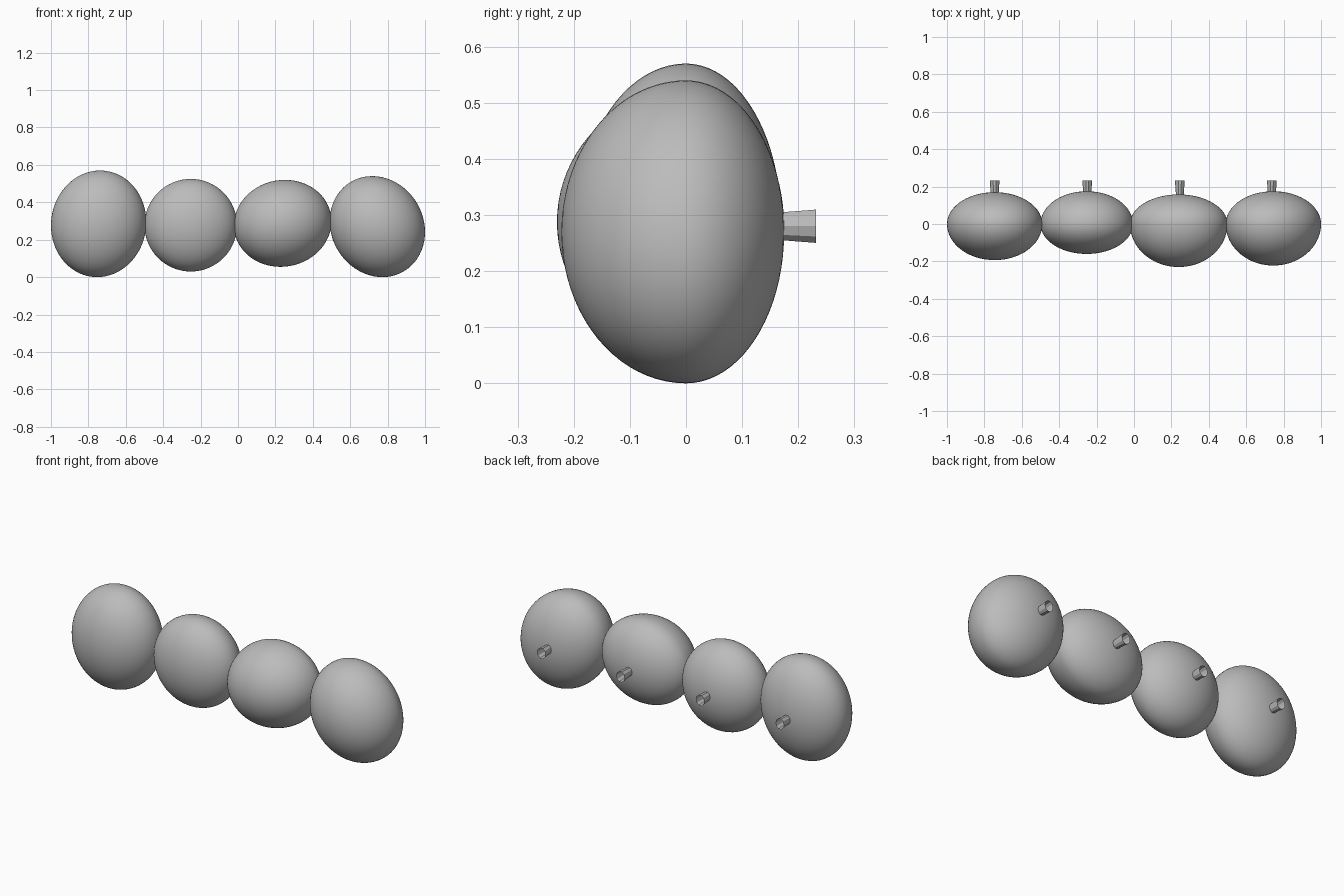
import bpy, bmesh, math

if "Cube" in bpy.data.objects:
    bpy.data.objects.remove(bpy.data.objects["Cube"])

grey = bpy.data.materials.new("plain_grey")
grey.diffuse_color = (0.5, 0.5, 0.5, 1)
grey.use_nodes = True
grey.node_tree.nodes["Principled BSDF"].inputs["Base Color"].default_value = grey.diffuse_color

# x min, x max, z min, z max, front depth, back depth, sideways lean of the top
BEADS = [
    (-1.0, -0.49, 0.0, 0.57, 0.193, 0.17, 0.008),
    (-0.50, -0.005, 0.03, 0.525, 0.16, 0.175, 0.0),
    (-0.022, 0.50, 0.055, 0.52, 0.23, 0.158, 0.012),
    (0.49, 1.0, 0.0, 0.54, 0.222, 0.175, -0.027),
]
STEM_X = [-0.745, -0.25, 0.245, 0.737]


def finish(name, bm, angle):
    mesh = bpy.data.meshes.new(name)
    bm.to_mesh(mesh)
    bm.free()
    mesh.materials.append(grey)
    ob = bpy.data.objects.new(name, mesh)
    bpy.context.collection.objects.link(ob)
    bpy.context.view_layer.objects.active = ob
    ob.select_set(True)
    bpy.ops.object.shade_smooth_by_angle(angle=math.radians(angle))
    ob.select_set(False)


# Rounded pebble: unequal front and back halves, slightly leaning
def bead(name, x0, x1, z0, z1, front, back, lean):
    cx, cz = (x0 + x1) / 2, (z0 + z1) / 2
    rx, rz = (x1 - x0) / 2, (z1 - z0) / 2
    ru = math.sqrt(rx * rx - lean * lean)
    bm = bmesh.new()
    bmesh.ops.create_uvsphere(bm, u_segments=64, v_segments=40, radius=1)
    for v in bm.verts:
        x, y, z = v.co.x, v.co.z, -v.co.y
        v.co = (cx + ru * x + lean * z,
                y * (back if y > 0 else front), cz + rz * z)
    finish(name, bm, 60)


# Open flared peg at the back
def stem(name, x):
    bm = bmesh.new()
    n = 10
    rings = []
    for y, r in ((0.13, 0.019), (0.232, 0.026)):
        rings.append([bm.verts.new((x + r * math.cos(2 * math.pi * i / n), y,
                                    0.28 + 1.2 * r * math.sin(2 * math.pi * i / n)))
                      for i in range(n)])
    for i in range(n):
        j = (i + 1) % n
        bm.faces.new((rings[0][i], rings[1][i], rings[1][j], rings[0][j]))
    finish(name, bm, 20)


for i, (b, sx) in enumerate(zip(BEADS, STEM_X), 1):
    bead(f"bead_{i}", *b)
    stem(f"back_peg_{i}", sx)
